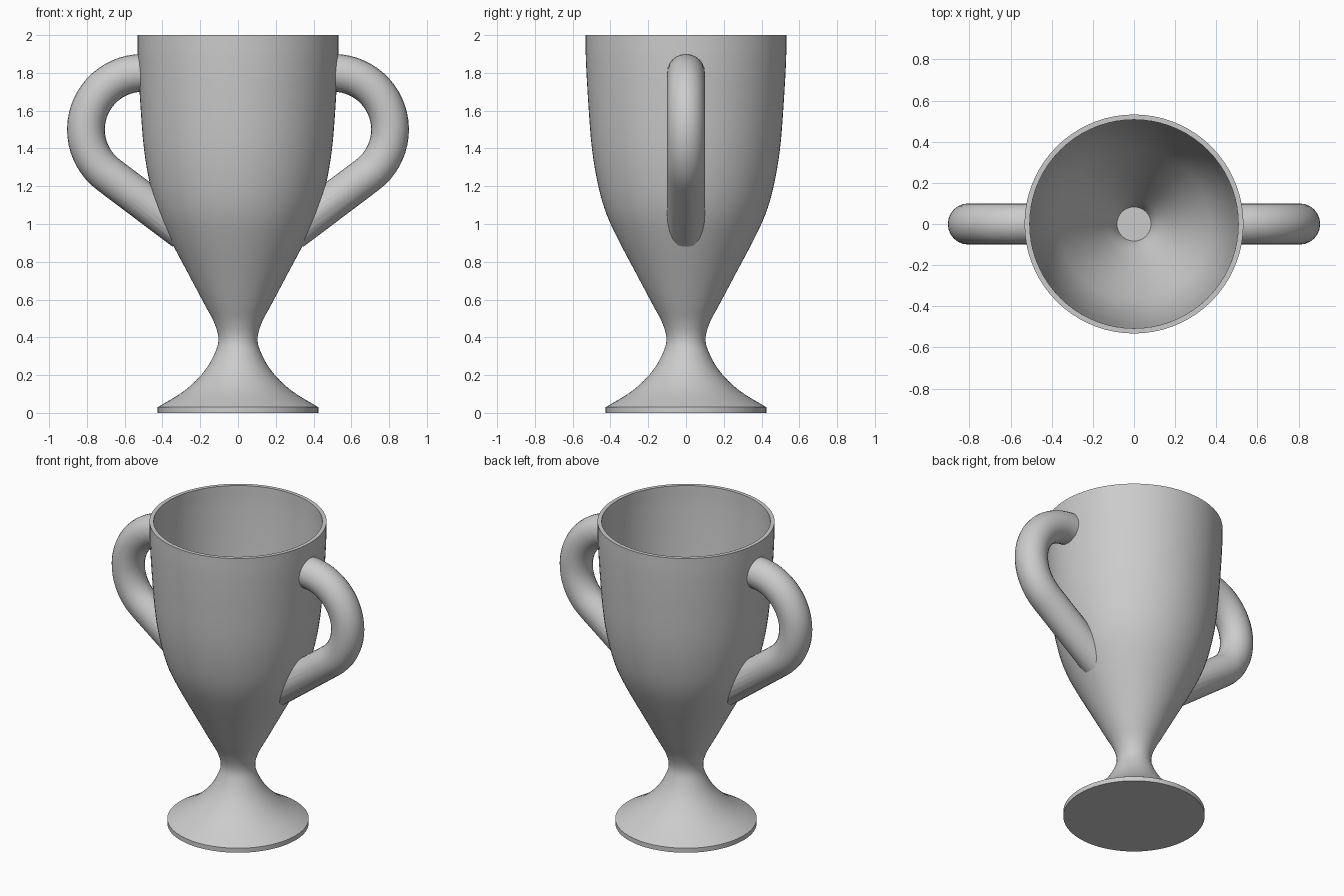
import bpy, bmesh, math
from mathutils import Vector

cube = bpy.data.objects.get("Cube")
if cube:
    bpy.data.objects.remove(cube, do_unlink=True)

SEGMENTS = 72
metal = bpy.data.materials.new("silver_grey")
metal.use_nodes = True
GREY = (0.6, 0.6, 0.6, 1)
metal.diffuse_color = GREY
metal.node_tree.nodes["Principled BSDF"].inputs["Base Color"].default_value = GREY


def make_object(name, bm):
    bmesh.ops.recalc_face_normals(bm, faces=bm.faces)
    mesh = bpy.data.meshes.new(name)
    bm.to_mesh(mesh)
    bm.free()
    mesh.materials.append(metal)
    obj = bpy.data.objects.new(name, mesh)
    bpy.context.collection.objects.link(obj)
    return obj


def skin(name, rings):
    """Bridge a list of vertex rings and cap both ends."""
    bm = bmesh.new()
    loops = [[bm.verts.new(p) for p in ring] for ring in rings]
    for a, b in zip(loops, loops[1:]):
        n = len(a)
        for i in range(n):
            j = (i + 1) % n
            bm.faces.new((a[i], a[j], b[j], b[i]))
    bm.faces.new(loops[0])
    bm.faces.new(loops[-1])
    return make_object(name, bm)


def lathe(name, profile):
    turns = [math.tau * i / SEGMENTS for i in range(SEGMENTS)]
    return skin(name, [[(r * math.cos(t), r * math.sin(t), z) for t in turns]
                       for r, z in profile])


def smooth_curve(points, steps=4):
    """Catmull-Rom curve through the profile points."""
    pts = [Vector(p) for p in points]
    pts = [2 * pts[0] - pts[1]] + pts + [2 * pts[-1] - pts[-2]]
    out = []
    for a, b, c, d in zip(pts, pts[1:], pts[2:], pts[3:]):
        for k in range(steps):
            t = k / steps
            out.append(0.5 * (2 * b + (c - a) * t + (2 * a - 5 * b + 4 * c - d) * t * t
                              + (3 * b - a - 3 * c + d) * t ** 3))
    return out + [pts[-2]]


def shade(obj):
    bpy.ops.object.select_all(action="DESELECT")
    obj.select_set(True)
    bpy.context.view_layer.objects.active = obj
    bpy.ops.object.shade_smooth_by_angle(angle=math.radians(35))


# Cup: foot, stem and hollow bowl as one turned profile
foot_and_bowl = smooth_curve([
    (0.425, 0.03), (0.28, 0.12), (0.175, 0.225), (0.117, 0.33), (0.104, 0.40),
    (0.127, 0.48), (0.18, 0.58), (0.265, 0.74), (0.355, 0.91), (0.42, 1.05),
    (0.464, 1.2), (0.498, 1.4), (0.518, 1.65), (0.53, 1.87), (0.532, 2.0)])
outer = [Vector((0.425, 0))] + foot_and_bowl
inner = [Vector((p.x - 0.025 - 0.01 * max(0, 0.8 - p.y), p.y))
         for p in reversed(foot_and_bowl) if p.y >= 0.42]
cup = lathe("cup", outer + inner)
shade(cup)

# Solid cutter that trims the handles just inside the bowl wall
cutter = lathe("handle_cutter", [(p.x - 0.012, p.y) for p in outer]
               + [(0.52, 2.2)])
cutter.hide_render = True

# Handles: round tube along a horizontal stub, an arc and a slanted leg
BEND, TUBE, SIDES, CENTRE = 0.3, 0.1, 24, Vector((0.505, 0, 1.5))
END = -math.radians(53)
path = [(Vector((0.38, 0, 1.8)), math.pi / 2)]
for i in range(25):
    a = math.pi / 2 + (END - math.pi / 2) * i / 24
    path.append((CENTRE + BEND * Vector((math.cos(a), 0, math.sin(a))), a))
leg = Vector((math.sin(END), 0, -math.cos(END)))
path.append((path[-1][0] + 0.5 * leg, END))

for name, side in (("left_handle", 1), ("right_handle", -1)):
    rings = []
    for p, a in path:
        out = Vector((math.cos(a), 0, math.sin(a)))
        ring = []
        for k in range(SIDES):
            t = math.tau * k / SIDES
            v = p + TUBE * (math.cos(t) * out + math.sin(t) * Vector((0, 1, 0)))
            ring.append((side * v.x, v.y, v.z))
        rings.append(ring)
    handle = skin(name, rings)
    trim = handle.modifiers.new("trim", "BOOLEAN")
    trim.operation = "DIFFERENCE"
    trim.solver = "EXACT"
    trim.object = cutter
    bpy.context.view_layer.objects.active = handle
    bpy.ops.object.modifier_apply(modifier=trim.name)
    shade(handle)

bpy.data.objects.remove(cutter, do_unlink=True)
